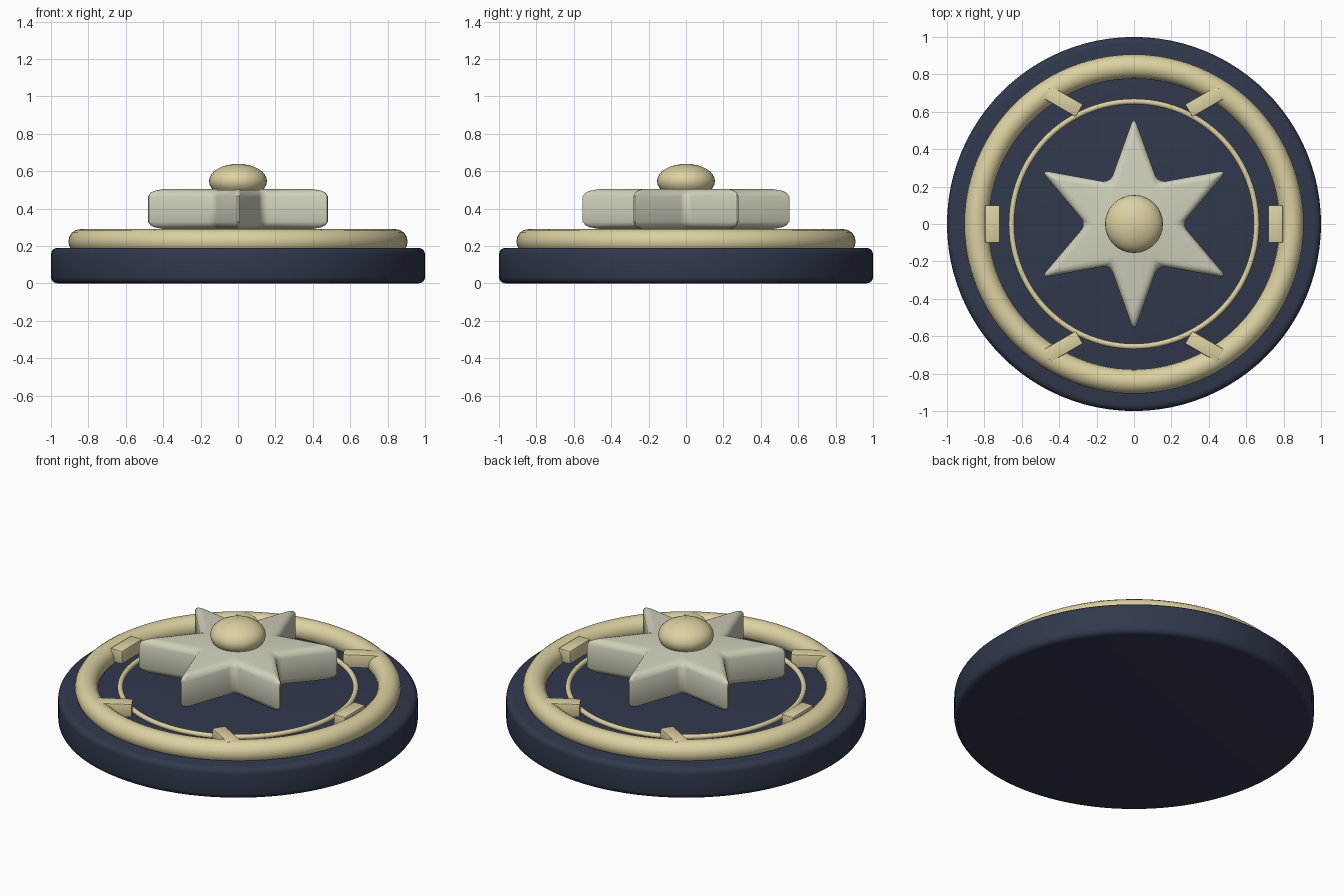
import bpy, bmesh, math

if "Cube" in bpy.data.objects:
    bpy.data.objects.remove(bpy.data.objects["Cube"])


def material(name, rgb):
    m = bpy.data.materials.new(name)
    m.diffuse_color = (*rgb, 1)
    m.use_nodes = True
    m.node_tree.nodes["Principled BSDF"].inputs["Base Color"].default_value = m.diffuse_color
    return m


navy = material("navy", (0.030, 0.040, 0.073))
gold = material("pale gold", (0.72, 0.64, 0.36))
ivory = material("ivory", (0.64, 0.63, 0.50))


def finish(name, mat, bevel=0, segments=3, smooth=35):
    """Name the active object, colour it, round its edges and smooth it."""
    ob = bpy.context.object
    ob.name = name
    ob.data.materials.append(mat)
    if bevel:
        mod = ob.modifiers.new("rounded edges", 'BEVEL')
        mod.width = bevel
        mod.segments = segments
        mod.limit_method = 'ANGLE'
        mod.angle_limit = math.radians(30)
        bpy.ops.object.modifier_apply(modifier=mod.name)
    bpy.ops.object.shade_smooth_by_angle(angle=math.radians(smooth))
    return ob


# Round base plate
bpy.ops.mesh.primitive_cylinder_add(vertices=96, radius=1, depth=0.19,
                                    location=(0, 0, 0.095))
finish("base", navy, 0.035, 4)

# Thick outer ring and thin inner ring
for name, major, minor in (("outer_ring", 0.842, 0.065),
                           ("inner_ring", 0.655, 0.015)):
    bpy.ops.mesh.primitive_torus_add(major_segments=96, minor_segments=16,
                                     major_radius=major, minor_radius=minor,
                                     location=(0, 0, 0.225))
    finish(name, gold, smooth=60)

# Six short bars, each turned opposite to its place on the circle
for i in range(6):
    a = math.radians(60 * i)
    bpy.ops.mesh.primitive_cube_add(
        size=1, location=(0.757 * math.cos(a), 0.757 * math.sin(a), 0.25),
        rotation=(0, 0, -a))
    bar = bpy.context.object
    bar.scale = (0.078, 0.2, 0.08)
    bpy.ops.object.transform_apply(location=False, rotation=False, scale=True)
    finish(f"bar_{i + 1}", gold, 0.006, 2)

# Six-pointed star: extruded outline
bm = bmesh.new()
ring = []
for i in range(12):
    a = math.radians(90 + 30 * i)
    r = 0.255 if i % 2 else 0.577
    ring.append(bm.verts.new((r * math.cos(a), r * math.sin(a), 0.29)))
bottom = bm.faces.new(ring)
top = bmesh.ops.extrude_face_region(bm, geom=[bottom])
for v in top["geom"]:
    if isinstance(v, bmesh.types.BMVert):
        v.co.z = 0.505
bmesh.ops.recalc_face_normals(bm, faces=bm.faces)
mesh = bpy.data.meshes.new("star")
bm.to_mesh(mesh)
bm.free()
star = bpy.data.objects.new("star", mesh)
bpy.context.collection.objects.link(star)
bpy.ops.object.select_all(action='DESELECT')
star.select_set(True)
bpy.context.view_layer.objects.active = star
finish("star", ivory, 0.04, 3)

# Flattened centre knob
bpy.ops.mesh.primitive_uv_sphere_add(segments=32, ring_count=16, radius=1,
                                     location=(0, 0, 0.547))
knob = bpy.context.object
knob.scale = (0.155, 0.155, 0.092)
bpy.ops.object.transform_apply(location=False, rotation=False, scale=True)
finish("centre_knob", gold, smooth=60)
